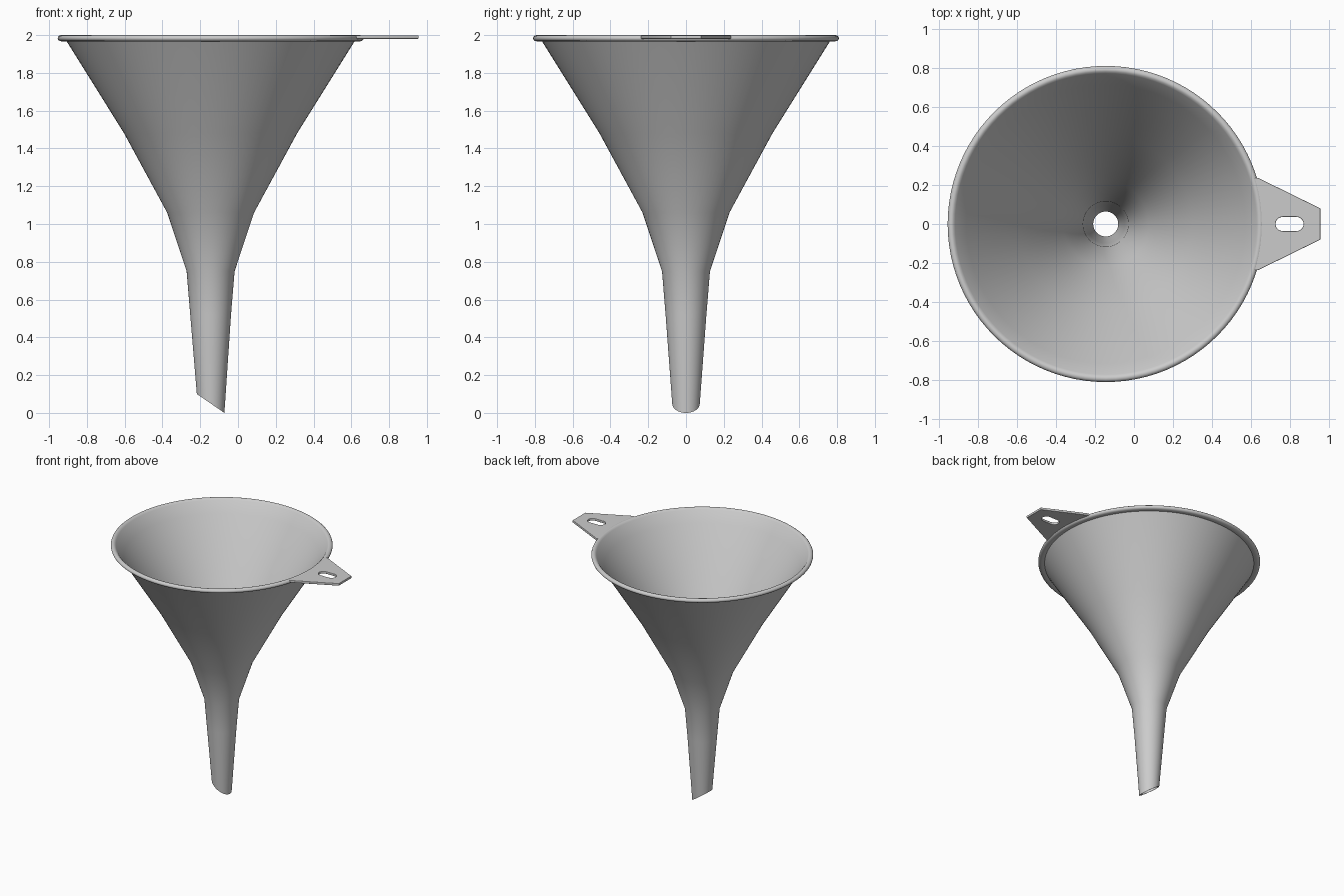
import bpy, bmesh, math

if "Cube" in bpy.data.objects:
    bpy.data.objects.remove(bpy.data.objects["Cube"])

CX = -0.145   # funnel axis
SEG = 96

# Funnel wall: closed profile (radius, z), outside going up, over the rim bead, inside going down
profile = [
    (0.073, 0.05), (0.108, 0.52), (0.127, 0.75), (0.230, 1.06), (0.458, 1.48),
    (0.764, 1.970), (0.785, 1.966), (0.800, 1.969), (0.808, 1.976), (0.810, 1.984),
    (0.807, 1.992), (0.800, 1.998), (0.790, 2.000), (0.781, 1.997), (0.772, 1.988),
    (0.715, 1.905), (0.446, 1.48), (0.218, 1.064), (0.116, 0.755), (0.098, 0.52),
    (0.064, 0.05),
]
bm = bmesh.new()
rings = []
for i, (r, z) in enumerate(profile):
    ring = []
    for k in range(SEG):
        a = 2 * math.pi * k / SEG
        x, y = r * math.cos(a), r * math.sin(a)
        # slanted spout tip
        zz = z - x * 0.05 / 0.073 if i in (0, len(profile) - 1) else z
        ring.append(bm.verts.new((CX + x, y, zz)))
    rings.append(ring)
for i, lower in enumerate(rings):
    upper = rings[(i + 1) % len(rings)]
    for k in range(SEG):
        n = (k + 1) % SEG
        bm.faces.new((lower[k], lower[n], upper[n], upper[k]))
bmesh.ops.recalc_face_normals(bm, faces=bm.faces)
mesh = bpy.data.meshes.new("funnel_body")
bm.to_mesh(mesh)
bm.free()
body = bpy.data.objects.new("funnel_body", mesh)
bpy.context.collection.objects.link(body)

# Hanging tab: flat outline following the rim, with a rounded slot
def arc(cx, r, a0, a1, n):
    return [(cx + r * math.cos(math.radians(a0 + (a1 - a0) * i / n)),
             r * math.sin(math.radians(a0 + (a1 - a0) * i / n))) for i in range(n + 1)]

outline = [(0.635, -0.237), (0.955, -0.08), (0.955, 0.08), (0.635, 0.237)]
outline += arc(CX, 0.795, 17.2, -17.2, 16)
slot = arc(0.833, 0.036, -90, 90, 10) + arc(0.761, 0.036, 90, 270, 10)

curve = bpy.data.curves.new("hanging_tab", 'CURVE')
curve.dimensions = '2D'
curve.fill_mode = 'BOTH'
curve.extrude = 0.006
curve.bevel_depth = 0.003
curve.bevel_resolution = 2
curve.offset = -0.003
for pts in (outline, slot):
    s = curve.splines.new('POLY')
    s.points.add(len(pts) - 1)
    for p, (x, y) in zip(s.points, pts):
        p.co = (x, y, 0, 1)
    s.use_cyclic_u = True
tab = bpy.data.objects.new("hanging_tab", curve)
tab.location.z = 1.989
bpy.context.collection.objects.link(tab)
bpy.context.view_layer.objects.active = tab
tab.select_set(True)
bpy.ops.object.convert(target='MESH')

# Smooth shading with sharp creases
for ob in (body, bpy.context.view_layer.objects.active):
    bpy.ops.object.select_all(action='DESELECT')
    ob.select_set(True)
    bpy.context.view_layer.objects.active = ob
    bpy.ops.object.shade_smooth_by_angle(angle=math.radians(35))
